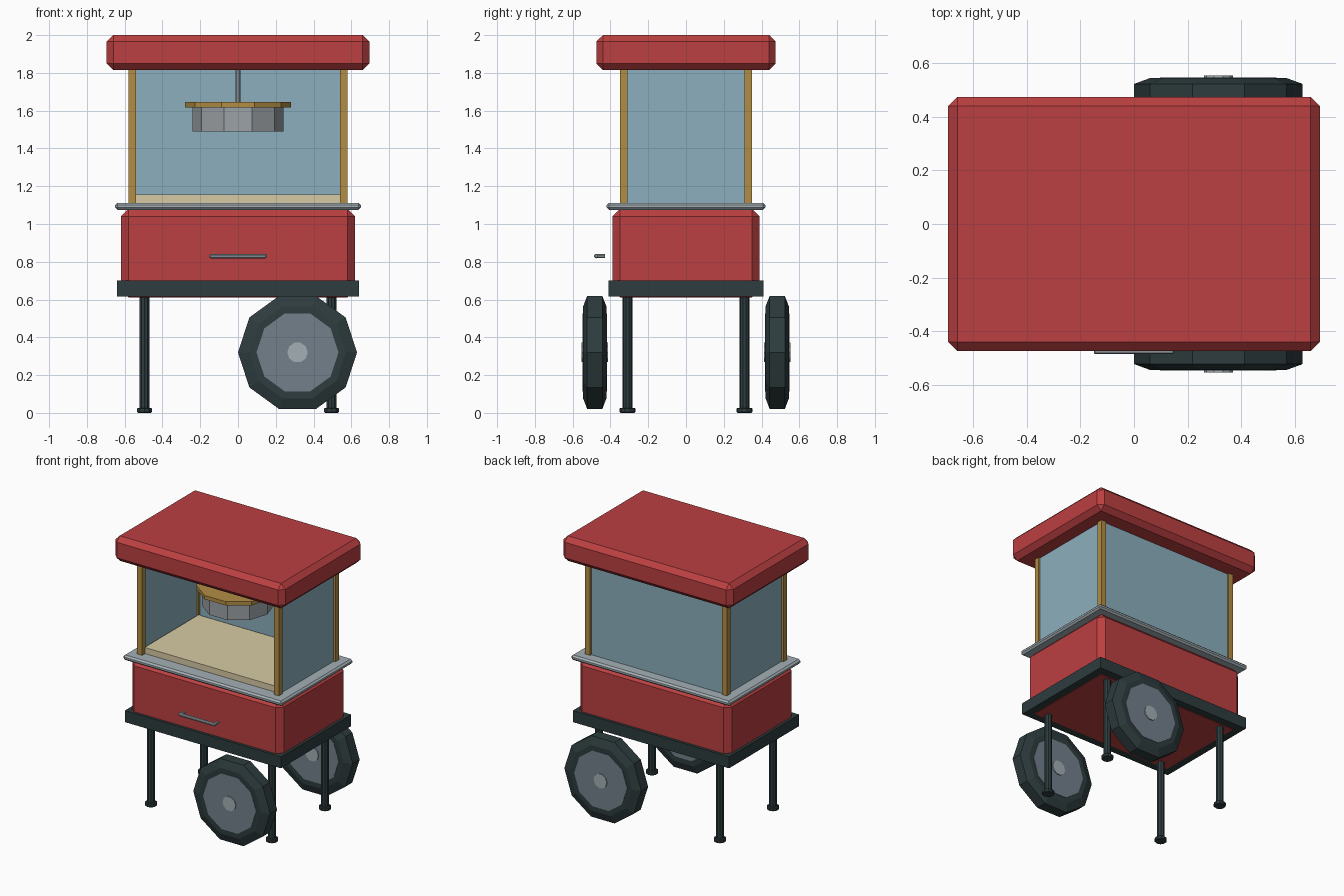
import bpy, math
from mathutils import Vector

cube = bpy.data.objects.get("Cube")
if cube:
    bpy.data.objects.remove(cube, do_unlink=True)


def material(name, rgb):
    m = bpy.data.materials.new(name)
    m.use_nodes = True
    m.diffuse_color = (*rgb, 1)
    m.node_tree.nodes["Principled BSDF"].inputs["Base Color"].default_value = (*rgb, 1)
    return m


RED = material("red paint", (0.50, 0.05, 0.053))
GLASS = material("blue glass", (0.26, 0.43, 0.51))
GOLD = material("brass", (0.45, 0.27, 0.06))
DARK = material("dark metal", (0.027, 0.045, 0.048))
SILVER = material("silver", (0.37, 0.43, 0.46))
GREY = material("wheel grey", (0.17, 0.215, 0.26))
STEEL = material("kettle steel", (0.33, 0.36, 0.38))
CREAM = material("popcorn cream", (0.68, 0.59, 0.37))


def finish(name, mat, bevel):
    ob = bpy.context.object
    ob.name = name
    ob.data.materials.append(mat)
    if bevel:
        mod = ob.modifiers.new("Bevel", "BEVEL")
        mod.width = bevel
        mod.segments = 1
        mod.limit_method = "ANGLE"
        mod.angle_limit = math.radians(50)
    return ob


def box(name, mat, half_x, half_y, z0, z1, x=0, y=0, bevel=0):
    bpy.ops.mesh.primitive_cube_add(size=1, location=(x, y, (z0 + z1) / 2))
    ob = bpy.context.object
    for v in ob.data.vertices:
        v.co = Vector((v.co.x * 2 * half_x, v.co.y * 2 * half_y, v.co.z * (z1 - z0)))
    return finish(name, mat, bevel)


def rod(name, mat, radius, start, end, sides=10, bevel=0):
    a, b = Vector(start), Vector(end)
    bpy.ops.mesh.primitive_cylinder_add(vertices=sides, radius=radius,
                                        depth=(b - a).length, location=(a + b) / 2)
    ob = bpy.context.object
    ob.rotation_euler = (b - a).to_track_quat("Z", "Y").to_euler()
    return finish(name, mat, bevel)


def lathe(name, mat, profile, centre, sides=10):
    """Turn a (radius, y) profile about the y axis, closing both ends."""
    verts, faces = [], []
    for r, y in profile:
        for i in range(sides):
            a = math.tau * i / sides
            verts.append((r * math.cos(a), y, r * math.sin(a)))
    for k in range(len(profile) - 1):
        for i in range(sides):
            j = (i + 1) % sides
            faces.append((k * sides + i, (k + 1) * sides + i,
                          (k + 1) * sides + j, k * sides + j))
    faces.append(tuple(range(sides)))
    faces.append(tuple(reversed(range(len(verts) - sides, len(verts)))))
    mesh = bpy.data.meshes.new(name)
    mesh.from_pydata(verts, [], faces)
    mesh.materials.append(mat)
    ob = bpy.data.objects.new(name, mesh)
    ob.location = centre
    bpy.context.collection.objects.link(ob)
    return ob


# Cabinet, base frame, counter and roof
box("base_frame", DARK, 0.64, 0.41, 0.615, 0.70)
box("cabinet", RED, 0.62, 0.39, 0.612, 1.08, bevel=0.04)
box("counter", SILVER, 0.65, 0.42, 1.075, 1.112, bevel=0.012)
box("roof", RED, 0.695, 0.475, 1.815, 2.0, bevel=0.035)

# Glass case, open at the front
for sx in (-1, 1):
    side = "left" if sx > 0 else "right"
    box(f"{side}_glass", GLASS, 0.006, 0.33, 1.11, 1.82, x=sx * 0.56)
    for sy in (-1, 1):
        end = "back" if sy > 0 else "front"
        box(f"{end}_{side}_post", GOLD, 0.02, 0.02, 1.10, 1.83, sx * 0.56, sy * 0.33)
box("back_glass", GLASS, 0.55, 0.006, 1.11, 1.82, y=0.33)
box("popcorn_bed", CREAM, 0.545, 0.315, 1.10, 1.157)

# Hanging kettle
rod("kettle", STEEL, 0.24, (0, 0, 1.49), (0, 0, 1.62)).rotation_euler.z = math.pi / 2
rod("kettle_lid", GOLD, 0.28, (0, 0, 1.617), (0, 0, 1.645)).rotation_euler.z = math.pi / 2
rod("kettle_hanger", SILVER, 0.014, (0, 0, 1.64), (0, 0, 1.83))

# Drawer handle
rod("handle_bar", SILVER, 0.012, (-0.15, -0.475, 0.83), (0.15, -0.475, 0.83), bevel=0.005)
for sx in (-1, 1):
    rod("handle_prong", SILVER, 0.011, (sx * 0.138, -0.475, 0.83), (sx * 0.138, -0.43, 0.83))

# Legs with feet
for sx in (-1, 1):
    for sy in (-1, 1):
        x, y = sx * 0.495, sy * 0.31
        rod("leg", DARK, 0.027, (x, y, 0.01), (x, y, 0.63))
        rod("foot", DARK, 0.042, (x, y, 0), (x, y, 0.027), bevel=0.005)

# Wheels: chamfered tyre, disc and hub
for sy in (-1, 1):
    end = "back" if sy > 0 else "front"
    centre = (0.315, sy * 0.483, 0.32)
    lathe(f"{end}_tyre", DARK, [(0.255, -0.062), (0.315, -0.04),
                                (0.315, 0.04), (0.255, 0.062)], centre)
    lathe(f"{end}_wheel_disc", GREY, [(0.217, -0.065), (0.217, 0.065)], centre)
    lathe(f"{end}_hub", SILVER, [(0.054, -0.071), (0.054, 0.071)], centre)
